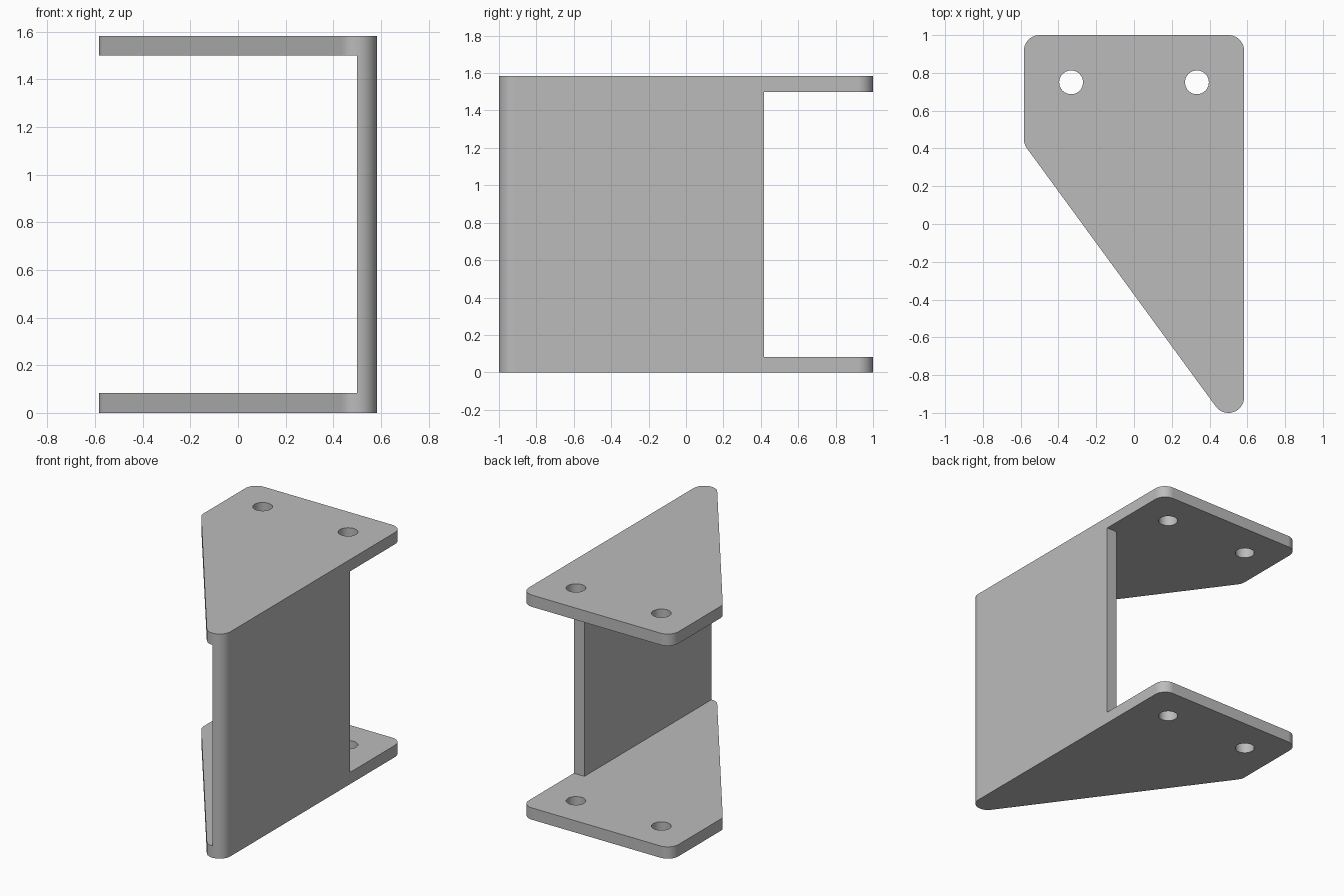
import bpy
import bmesh
from math import atan2, cos, sin, pi, tau, radians

cube = bpy.data.objects.get("Cube")
if cube:
    bpy.data.objects.remove(cube, do_unlink=True)

R = 0.083              # corner radius, also sheet thickness
HEIGHT = 1.583
WEB_BACK = 0.417

grey = bpy.data.materials.new("plain grey")
grey.use_nodes = True
colour = (0.5, 0.5, 0.5, 1)
grey.diffuse_color = colour
grey.node_tree.nodes["Principled BSDF"].inputs["Base Color"].default_value = colour


def rounded(centres, radius, steps=14):
    """Counter-clockwise convex outline with an arc round every centre."""
    points = []
    n = len(centres)
    for i, (x, y) in enumerate(centres):
        px, py = centres[i - 1]
        nx, ny = centres[(i + 1) % n]
        start = atan2(y - py, x - px) - pi / 2
        end = atan2(ny - y, nx - x) - pi / 2
        sweep = (end - start) % tau
        for k in range(steps + 1):
            a = start + sweep * k / steps
            points.append((x + radius * cos(a), y + radius * sin(a)))
    return points


def prism(name, outline, z0, z1):
    bm = bmesh.new()
    face = bm.faces.new([bm.verts.new((x, y, z0)) for x, y in outline])
    top = bmesh.ops.extrude_face_region(bm, geom=[face])["geom"]
    bmesh.ops.translate(bm, vec=(0, 0, z1 - z0),
                        verts=[v for v in top if isinstance(v, bmesh.types.BMVert)])
    bmesh.ops.recalc_face_normals(bm, faces=bm.faces)
    mesh = bpy.data.meshes.new(name)
    bm.to_mesh(mesh)
    bm.free()
    mesh.materials.append(grey)
    obj = bpy.data.objects.new(name, mesh)
    bpy.context.collection.objects.link(obj)
    return obj


def cut(body, cutter):
    cutter.hide_render = True
    mod = body.modifiers.new("cut", "BOOLEAN")
    mod.operation = "DIFFERENCE"
    mod.solver = "EXACT"
    mod.object = cutter
    bpy.ops.object.modifier_apply(modifier=mod.name)
    bpy.data.objects.remove(cutter, do_unlink=True)


# Bracket body: tapered outline with rounded corners
outline = rounded([(0.5, 1 - R), (-0.5, 1 - R), (-0.5, 0.45), (0.5, R - 1)], R)
bracket = prism("bracket", outline, 0, HEIGHT)
bpy.context.view_layer.objects.active = bracket
bracket.select_set(True)

# Open space between the two plates, leaving the side web
gap = [(-1, -2), (0.5, -2), (0.5, WEB_BACK), (1, WEB_BACK), (1, 2), (-1, 2)]
cut(bracket, prism("gap_cutter", gap, R, HEIGHT - R))

# Bolt holes through both plates
for side in (-1, 1):
    circle = [(side * 0.333 + 0.063 * cos(tau * k / 48),
               0.75 + 0.063 * sin(tau * k / 48)) for k in range(48)]
    cut(bracket, prism("hole_cutter", circle, -1, HEIGHT + 1))

# Smooth rounded corners, flat sheets
bpy.ops.object.shade_smooth_by_angle(angle=radians(30))
weighted = bracket.modifiers.new("weighted normals", "WEIGHTED_NORMAL")
weighted.keep_sharp = True
